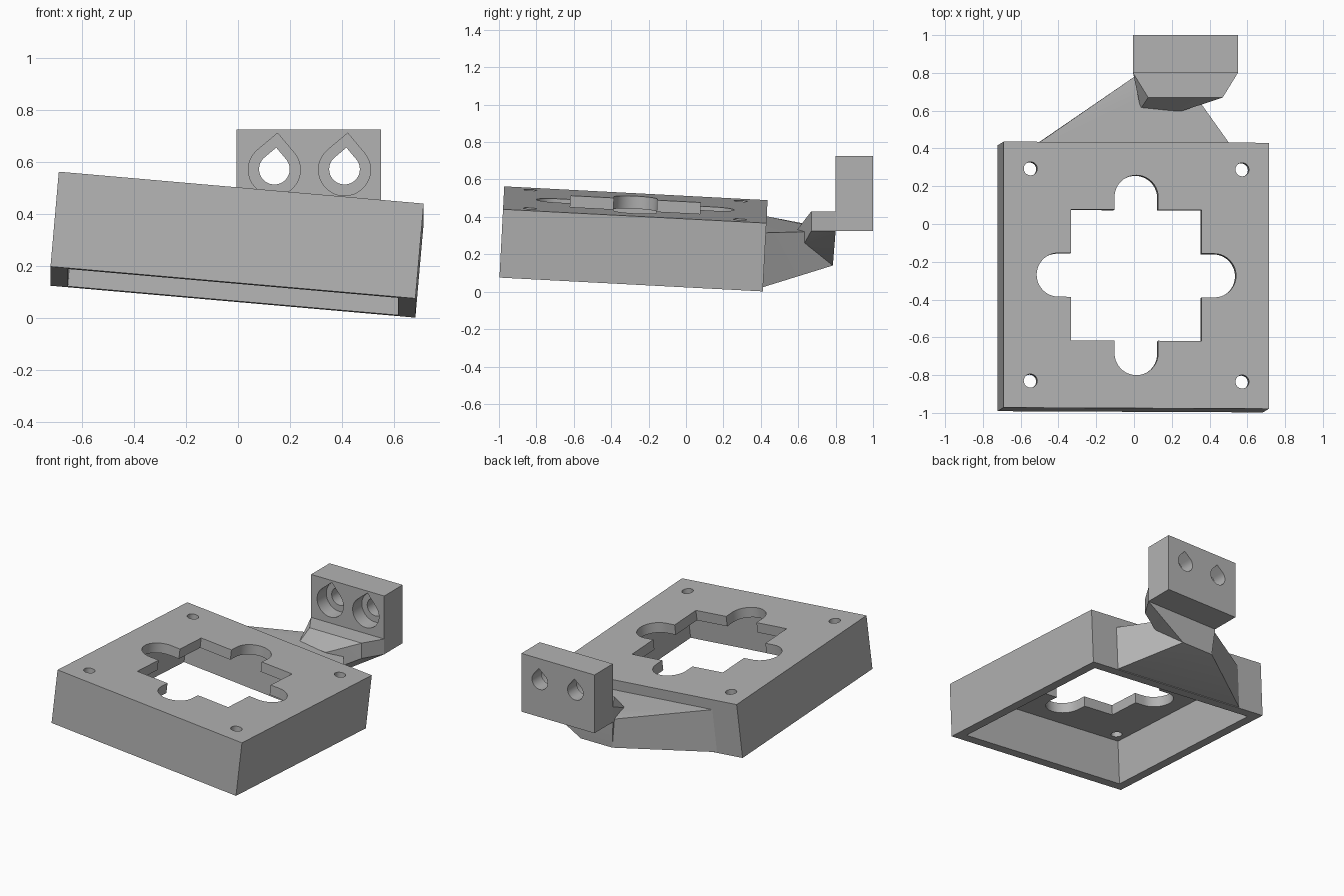
import bpy, bmesh
from math import sin, cos, pi, radians, sqrt
from mathutils import Matrix, Vector

if "Cube" in bpy.data.objects:
    bpy.data.objects.remove(bpy.data.objects["Cube"])

GREY = (0.45, 0.45, 0.45, 1)
mat = bpy.data.materials.new("plain grey")
mat.use_nodes = True
mat.diffuse_color = GREY
mat.node_tree.nodes["Principled BSDF"].inputs["Base Color"].default_value = GREY

# Tilted frame of the housing: origin at the middle of its top face
TILT = (Matrix.Translation((0.0125, -0.271, 0.465))
        @ Matrix.Rotation(radians(-3), 4, 'X') @ Matrix.Rotation(radians(5), 4, 'Y'))
# Stands an XY profile upright, with its extrusion running along -Y
UPRIGHT = Matrix.Rotation(radians(90), 4, 'X')

SIDE, HEIGHT, WALL = 0.705, 0.367, 0.068


def make_object(name, bm):
    bmesh.ops.recalc_face_normals(bm, faces=bm.faces)
    mesh = bpy.data.meshes.new(name)
    bm.to_mesh(mesh)
    bm.free()
    mesh.materials.append(mat)
    obj = bpy.data.objects.new(name, mesh)
    bpy.context.collection.objects.link(obj)
    return obj


def prism(name, profile, low, high, matrix=Matrix()):
    bm = bmesh.new()
    face = bm.faces.new([bm.verts.new((x, y, low)) for x, y in profile])
    up = bmesh.ops.extrude_face_region(bm, geom=[face])["geom"]
    verts = [v for v in up if isinstance(v, bmesh.types.BMVert)]
    bmesh.ops.translate(bm, verts=verts, vec=(0, 0, high - low))
    bm.transform(matrix)
    return make_object(name, bm)


def hull(name, points):
    bm = bmesh.new()
    for p in points:
        bm.verts.new(p)
    out = bmesh.ops.convex_hull(bm, input=bm.verts)
    loose = [v for v in out["geom_interior"] if isinstance(v, bmesh.types.BMVert)]
    bmesh.ops.delete(bm, geom=loose, context='VERTS')
    bmesh.ops.dissolve_limit(bm, angle_limit=radians(1), verts=bm.verts, edges=bm.edges)
    return make_object(name, bm)


def cut(obj, cutter):
    cutter.hide_render = True
    mod = obj.modifiers.new("cut", 'BOOLEAN')
    mod.operation, mod.solver, mod.object = 'DIFFERENCE', 'EXACT', cutter
    bpy.context.view_layer.objects.active = obj
    bpy.ops.object.modifier_apply(modifier=mod.name)
    bpy.data.objects.remove(cutter)


def rect(x0, x1, y0, y1):
    return [(x0, y0), (x1, y0), (x1, y1), (x0, y1)]


def arc(cx, cy, r, start, end, steps):
    angles = [radians(start + (end - start) * i / steps) for i in range(steps + 1)]
    return [(cx + r * cos(a), cy + r * sin(a)) for a in angles]


def teardrop(cx, cy, r, lean=5):
    tip = radians(90 - lean)
    point = (cx + r * sqrt(2) * cos(tip), cy + r * sqrt(2) * sin(tip))
    return arc(cx, cy, r, 135 - lean, 405 - lean, 30) + [point]


def cross_opening(half, slot_radius, slot_centre):
    # Square opening with a round-ended slot on each side
    quarter = ([(half, -slot_radius)] + arc(slot_centre, 0, slot_radius, -90, 90, 20)
               + [(half, slot_radius), (half, half)])
    points = []
    for k in range(4):
        turn = Matrix.Rotation(k * pi / 2, 2)
        points += [tuple(turn @ Vector(p)) for p in quarter]
    return points


# Housing: shallow open-bottomed box
housing = prism("housing", rect(-SIDE, SIDE, -SIDE, SIDE), -HEIGHT, 0, TILT)
inner = SIDE - WALL
cut(housing, prism("pocket", rect(-inner, inner, -inner, inner), -0.5, -WALL, TILT))
cut(housing, prism("opening", cross_opening(0.347, 0.116, 0.414), -0.2, 0.1, TILT))
for sx in (-1, 1):
    for sy in (-1, 1):
        hole = arc(sx * 0.5625, sy * 0.5625, 0.036, 0, 345, 23)
        cut(housing, prism("screw_hole", hole, -0.2, 0.1, TILT))

# Arm: tapers from the back wall to a narrow end
wall_end = [TILT @ Vector((x, y, z)) for x in (-0.51, 0.5)
            for y in (0.66, SIDE) for z in (-0.07, -0.362)]
narrow_end = [(0.01, 0.785, 0.14), (0.25, 0.785, 0.14),
              (0.01, 0.785, 0.335), (0.25, 0.785, 0.325)]
hull("arm", wall_end + narrow_end)

# Shelf: carries the mounting block on the end of the arm
plan = [(-0.005, 0.8), (0.55, 0.8), (0.47, 0.67), (0.075, 0.67)]
shelf_points = [(x, y, z) for x, y in plan for z in (0.325, 0.43)]
knee = [(0.035, 0.61, 0.34), (0.25, 0.597, 0.335), (0.31, 0.62, 0.235)]
hull("shelf", shelf_points + knee + narrow_end[:2])

# Mounting block with two counterbored teardrop holes
block = prism("mounting_block", rect(-0.005, 0.55, 0.325, 0.725), -1.0, -0.8, UPRIGHT)
for x in (0.14, 0.41):
    cut(block, prism("bolt_hole", teardrop(x, 0.573, 0.059), -1.1, -0.7, UPRIGHT))
    cut(block, prism("counterbore", teardrop(x, 0.571, 0.1), -0.9, -0.7, UPRIGHT))

# Smooth the round walls, keep edges crisp
for obj in bpy.context.collection.objects:
    if obj.type == 'MESH' and mat.name in obj.data.materials:
        bpy.ops.object.select_all(action='DESELECT')
        obj.select_set(True)
        bpy.context.view_layer.objects.active = obj
        bpy.ops.object.shade_smooth_by_angle(angle=radians(20))
